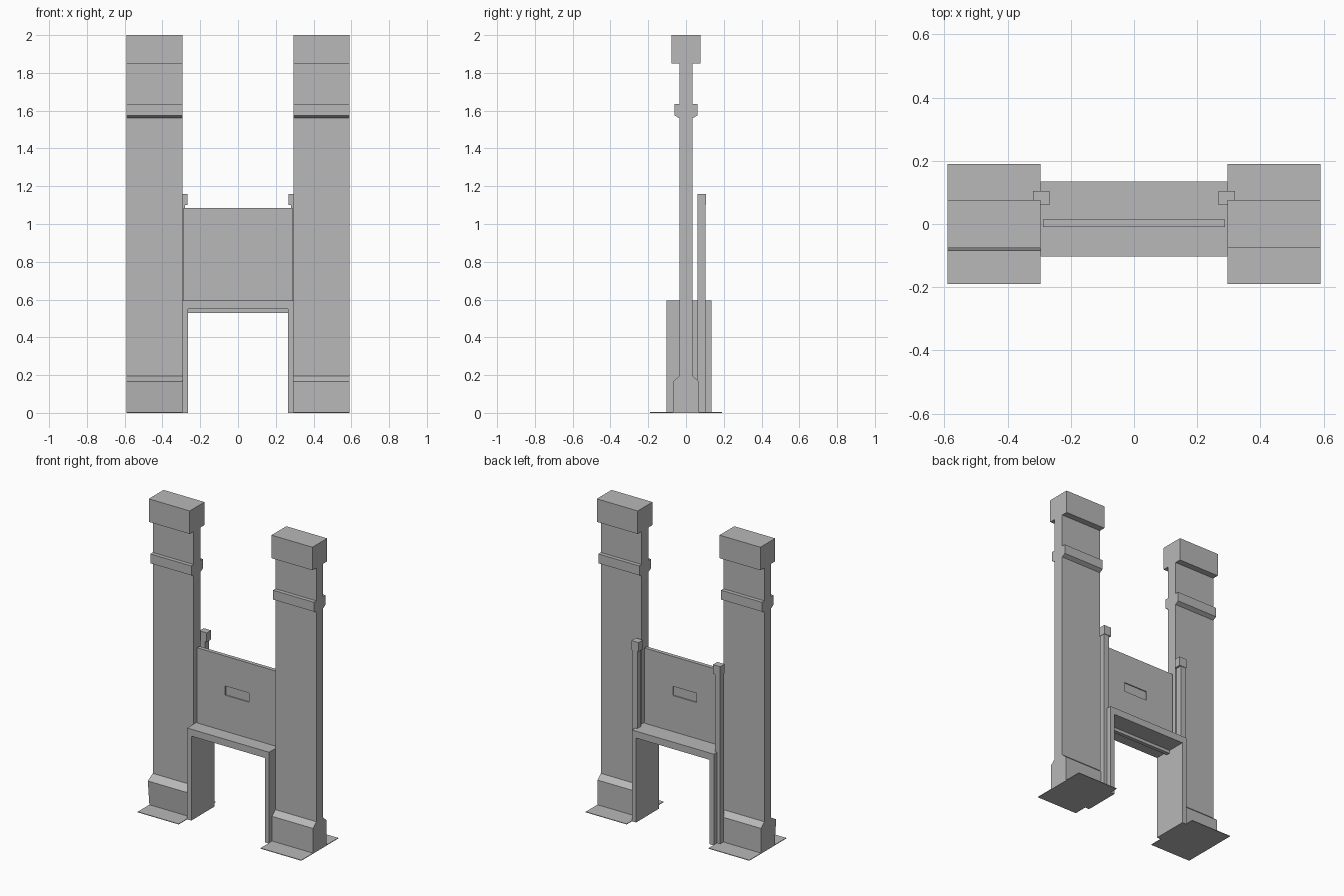
import bpy
import bmesh
from mathutils import Vector

cube = bpy.data.objects.get("Cube")
if cube:
    bpy.data.objects.remove(cube, do_unlink=True)

stone = bpy.data.materials.new("grey_stone")
stone.use_nodes = True
GREY = (0.48, 0.48, 0.48, 1)
stone.diffuse_color = GREY
stone.node_tree.nodes["Principled BSDF"].inputs["Base Color"].default_value = GREY


def finish(name, bm):
    bmesh.ops.recalc_face_normals(bm, faces=bm.faces)
    mesh = bpy.data.meshes.new(name)
    bm.to_mesh(mesh)
    bm.free()
    mesh.materials.append(stone)
    obj = bpy.data.objects.new(name, mesh)
    bpy.context.collection.objects.link(obj)
    return obj


def box_mesh(x, y, z):
    bm = bmesh.new()
    bmesh.ops.create_cube(bm, size=1)
    for v in bm.verts:
        v.co = Vector([lo + (c + 0.5) * (hi - lo) for c, (lo, hi) in zip(v.co, (x, y, z))])
    return bm


def box(name, x, y, z):
    return finish(name, box_mesh(x, y, z))


def extrude(name, points, place, start, end):
    """Extrude a flat outline between two positions on the remaining axis."""
    bm = bmesh.new()
    face = bm.faces.new([bm.verts.new(place(a, b, start)) for a, b in points])
    ext = bmesh.ops.extrude_face_region(bm, geom=[face])["geom"]
    shift = place(0, 0, end) - place(0, 0, start)
    bmesh.ops.translate(bm, vec=shift, verts=[g for g in ext if isinstance(g, bmesh.types.BMVert)])
    return finish(name, bm)


# Half profile of a pillar as (depth, height): plinth, shaft, moulding, cap
half = [(0.07, 0), (0.07, 0.165), (0.035, 0.195), (0.035, 1.56), (0.06, 1.574),
        (0.06, 1.635), (0.035, 1.635), (0.035, 1.85), (0.076, 1.85), (0.076, 2.0)]

for side, s in (("left", 1), ("right", -1)):
    def span(a, b):
        return tuple(sorted((s * a, s * b)))

    # Pillar with a moulded profile; the right plinth leans forward
    front = [(-y, z) for y, z in half]
    if s < 0:
        front[1] = (-0.086, front[1][1])
    extrude(side + "_pillar", half + front[::-1],
            lambda y, z, x: Vector((x, y, z)), *span(0.295, 0.59))
    # Thin ground plate
    box(side + "_ground_plate", span(0.295, 0.59), (-0.19, 0.19), (0, 0.004))
    # Guide rail behind the pillar with its block on top
    box(side + "_guide_rail", span(0.28, 0.318), (0.062, 0.102), (0, 1.11))
    box(side + "_rail_cap", span(0.268, 0.32), (0.06, 0.105), (1.1, 1.16))

# Doorway frame
arch = [(0.295, 0), (0.295, 0.595), (-0.295, 0.595), (-0.295, 0),
        (-0.265, 0), (-0.265, 0.55), (0.265, 0.55), (0.265, 0)]
extrude("doorway_frame", arch, lambda x, z, y: Vector((x, y, z)), -0.102, 0.135)

# Sliding gate with a shallow slot on both faces
bm = box_mesh((-0.288, 0.288), (-0.01, 0.015), (0.53, 1.085))
for axis, cuts in (((1, 0, 0), (-0.085, 0.085)), ((0, 0, 1), (0.83, 0.89))):
    for c in cuts:
        bmesh.ops.bisect_plane(bm, geom=bm.verts[:] + bm.edges[:] + bm.faces[:],
                               plane_co=Vector(axis) * c, plane_no=axis)
bm.normal_update()
slots = [f for f in bm.faces if abs(f.normal.y) > 0.9
         and abs(f.calc_center_median().x) < 0.05
         and 0.83 < f.calc_center_median().z < 0.89]
for f in bmesh.ops.extrude_discrete_faces(bm, faces=slots)["faces"]:
    depth = -0.007 if f.calc_center_median().y > 0 else 0.007
    bmesh.ops.translate(bm, vec=(0, depth, 0), verts=f.verts[:])
finish("sliding_gate", bm)
